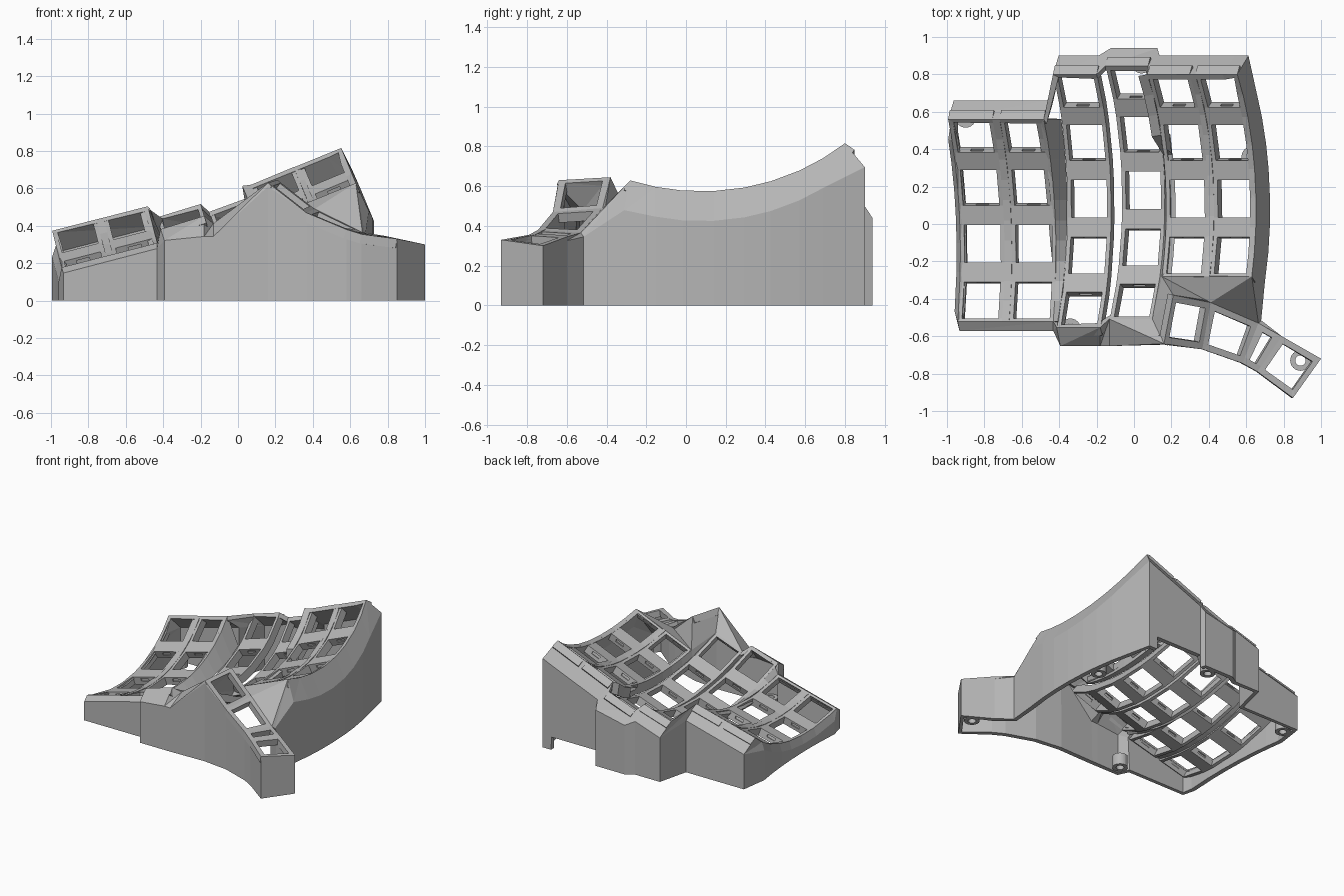
import bpy, bmesh
from math import sin, cos, radians, asin, degrees, pi
from mathutils import Vector, Matrix

cube = bpy.data.objects.get("Cube")
if cube:
    bpy.data.objects.remove(cube)

grey = bpy.data.materials.new("matte grey")
grey.use_nodes = True
grey.diffuse_color = (0.47, 0.47, 0.47, 1)
grey.node_tree.nodes["Principled BSDF"].inputs["Base Color"].default_value = grey.diffuse_color

R = 1.12          # radius of the curved key columns
HALF = 0.122      # half width of a column
PITCH, TOP = 15.6, 34
END = 6           # rim beyond the last key, in degrees


def finish(name, bm, thickness=0):
    mesh = bpy.data.meshes.new(name)
    bm.to_mesh(mesh)
    bm.free()
    mesh.materials.append(grey)
    obj = bpy.data.objects.new(name, mesh)
    bpy.context.collection.objects.link(obj)
    if thickness:
        mod = obj.modifiers.new("thickness", "SOLIDIFY")
        mod.thickness = thickness
        mod.offset = -1
    return obj


def sheet(name, polys, thickness, up=True):
    """Thicken a set of polygons; upward sheets grow downwards."""
    bm = bmesh.new()
    for poly in polys:
        face = bm.faces.new([bm.verts.new(p) for p in poly])
        face.normal_update()
        if up and face.normal.z < 0:
            face.normal_flip()
    bmesh.ops.remove_doubles(bm, verts=bm.verts, dist=0.0005)
    return finish(name, bm, thickness)


class Column:
    def __init__(self, name, x, z, yc, tilt, rows):
        self.name, self.x, self.z, self.yc = name, x, z, yc
        self.t, self.rows = radians(tilt), rows
        self.keys = [TOP - PITCH * i for i in range(rows)]
        self.back, self.front = TOP + END, self.keys[-1] - END

    def at(self, angle, u, v=0, n=0):
        """Point on the column: u across, v along and n above the key plane."""
        a = radians(angle)
        y = self.yc + R * sin(a) + v * cos(a) - n * sin(a)
        h = R * (1 - cos(a)) + v * sin(a) + n * cos(a)
        return Vector((self.x + u * cos(self.t) - h * sin(self.t), y,
                       self.z + u * sin(self.t) + h * cos(self.t)))

    def at_y(self, y, u):
        return self.at(degrees(asin((y - self.yc) / R)), u)

    def build(self):
        # Key plates joined by short webs, leaving square openings
        stations = [(self.back, 0)]
        for k in self.keys:
            stations += [(k, 0.1), (k, -0.1)]
        stations.append((self.front, 0))
        us = (-HALF, -0.1, 0.1, HALF)
        polys = []
        for i in range(len(stations) - 1):
            (a, v), (b, w) = stations[i:i + 2]
            for j in range(3):
                if i % 2 and j == 1:
                    continue
                polys.append([self.at(a, us[j], v), self.at(b, us[j], w),
                              self.at(b, us[j + 1], w), self.at(a, us[j + 1], v)])
        plate = sheet(self.name + "_column", polys, 0.06)
        # Clip notches in the front and back walls of every opening
        bm = bmesh.new()
        for k in self.keys:
            o = self.at(k, 0, 0, -0.025)
            ax = [(self.at(k, 1, 0, -0.025) - o), (self.at(k, 0, 1, -0.025) - o),
                  (self.at(k, 0, 0, 0.975) - o)]
            m = Matrix(ax).transposed().to_4x4()
            m.translation = o
            bmesh.ops.create_cube(bm, size=1, matrix=m @ Matrix.Diagonal((0.07, 0.224, 0.02, 1)))
        cutter = finish(self.name + "_notch_cutter", bm)
        cutter.hide_render = True
        cutter.hide_set(True)
        mod = plate.modifiers.new("notches", "BOOLEAN")
        mod.operation, mod.object = "DIFFERENCE", cutter


A = Column("outer_pinky", -0.81, 0.15, -0.16, 14.5, 4)
B = Column("pinky", -0.535, 0.22, -0.16, 14.5, 4)
C = Column("ring", -0.24, 0.23, 0.08, 17, 5)
D = Column("middle", 0.05, 0.27, 0.125, 20, 5)
E = Column("index", 0.285, 0.425, 0.08, 22.6, 4)
F = Column("inner_index", 0.54, 0.527, 0.08, 22.6, 4)
for col in (A, B, C, D, E, F):
    col.build()

# Strips bridging neighbouring columns; ring and middle stay open
for left, right in ((A, B), (B, C), (D, E), (E, F)):
    y0 = max(left.at(left.front, 0).y, right.at(right.front, 0).y)
    y1 = min(left.at(left.back, 0).y, right.at(right.back, 0).y)
    ys = [y0 + (y1 - y0) * i / 10 for i in range(11)]
    sheet(left.name + "_bridge",
          [[left.at_y(a, HALF), right.at_y(a, -HALF), right.at_y(b, -HALF), left.at_y(b, HALF)]
           for a, b in zip(ys, ys[1:])], 0.05)

# Thumb cluster: front and back ends of each dividing line
lines = [[Vector(p) for p in pair] for pair in (
    ((0.16, -0.64, 0.63), (0.21, -0.38, 0.645)),
    ((0.365, -0.67, 0.47), (0.41, -0.42, 0.49)),
    ((0.58, -0.745, 0.38), (0.665, -0.53, 0.365)),
    ((0.66, -0.79, 0.355), (0.79, -0.60, 0.345)),
    ((0.85, -0.93, 0.33), (1.0, -0.72, 0.30)))]
polys = []
for (f0, b0), (f1, b1) in zip(lines, lines[1:]):
    outer = [f0, f1, b1, b0]
    wide = (f1 - f0).length
    s, t = 0.028 / wide, 0.14

    def mix(a, b):
        return (f0.lerp(f1, a)).lerp(b0.lerp(b1, a), b)
    inner = [mix(s, t), mix(1 - s, t), mix(1 - s, 1 - t), mix(s, 1 - t)]
    for i in range(4):
        j = (i + 1) % 4
        polys.append([outer[i], outer[j], inner[j], inner[i]])
sheet("thumb_plates", polys, 0.05)

# Webs from the thumb cluster to the key columns
e_left, f_right = E.at(E.front, -HALF), F.at(F.front, HALF)
d_left, d_right = D.at(D.front, -HALF), D.at(D.front, HALF)
d_side = D.at_y(e_left.y, HALF)
(f0, b0), (f1, b1), (f2, b2) = lines[:3]
sheet("thumb_webs", [(e_left, f_right, b1), (f_right, b2, b1), (e_left, b1, b0),
                     (e_left, b0, d_right), (b0, f0, d_right), (d_right, f0, d_left),
                     (d_side, e_left, d_right)], 0.03)

# Wall path, clockwise: rim point, outward shift, drop of the shoulder, foot height
wall = [(F.at(F.back, HALF), (0.06, 0.1), 0.12, 0)]
for angle in (33, 26, 18, 11, 3, -5, -12):
    wall.append((F.at(angle, HALF), (0.075, 0), 0.15, 0))
wall.append((f_right, (0.07, -0.03), 0.15, 0))
wall.append((b2, (0.015, 0.015), 0.02, 0))
wall += [(p, (0, 0), 0.02, 0) for p in (lines[3][1], lines[4][1], lines[4][0],
                                       lines[3][0], f2, f1)]
wall.append((f0, (0, -0.005), 0.02, 0))
wall.append((d_left, (0, -0.145), 0.07, 0))
wall.append((C.at(C.front, HALF), (0, -0.1), 0.11, 0))
wall.append((C.at(C.front, -HALF), (0.02, -0.1), 0.06, 0))
wall.append((B.at(B.front, HALF), (0, -0.05), 0.03, 0))
wall.append((A.at(A.front, -HALF), (0.01, -0.05), 0.03, 0))
for angle in (-16, -5, 3, 11, 18, 26, 33):
    wall.append((A.at(angle, -HALF), (-0.02, 0), 0.06, 0))
wall.append((A.at(A.back, -HALF), (0.03, 0.1), 0.1, 0))
wall.append((B.at(B.back, HALF), (0.02, 0.1), 0.1, 0))
wall.append((C.at(C.back, -HALF), (0.03, 0.1), 0.1, 0))
wall.append((C.at(C.back, HALF), (0.01, 0.1), 0.1, 0))
wall.append((D.at(D.back, -HALF), (0.03, 0.095), 0.09, 0))
wall.append((D.at(D.back, HALF), (0.05, 0.095), 0.12, 0))
e_back, f_back = E.at(E.back, -HALF), wall[0][0]
# Connector opening low in the back wall
for along, foot in ((0, 0), (0.01, 0.1), (0.83, 0.1), (0.84, 0)):
    wall.append((e_back.lerp(f_back, along), (0.065, 0.1), 0.12, foot))

polys = []
for i, (rim, shift, drop, foot) in enumerate(wall):
    rim2, shift2, drop2, foot2 = wall[(i + 1) % len(wall)]
    m1 = rim + Vector((*shift, -drop))
    m2 = rim2 + Vector((*shift2, -drop2))
    g1, g2 = Vector((m1.x, m1.y, foot)), Vector((m2.x, m2.y, foot2))
    polys.append((rim, rim2, m2))
    polys.append((rim, m2, m1))
    polys.append((m1, m2, g2, g1))
sheet("case_wall", polys, 0.035, up=False)

# Screw bosses inside the foot of the wall
for i, (x, y) in enumerate(((-0.9, 0.57), (0.04, 0.86), (0.89, -0.73),
                            (-0.34, -0.56), (0.63, 0.36))):
    ring = [Vector((x + 0.055 * cos(k * pi / 12), y + 0.055 * sin(k * pi / 12), 0))
            for k in range(24)]
    lift = Vector((0, 0, 0.09))
    sheet("screw_boss_%d" % (i + 1),
          [(ring[k - 1], ring[k], ring[k] + lift, ring[k - 1] + lift) for k in range(24)],
          0.027, up=False)
